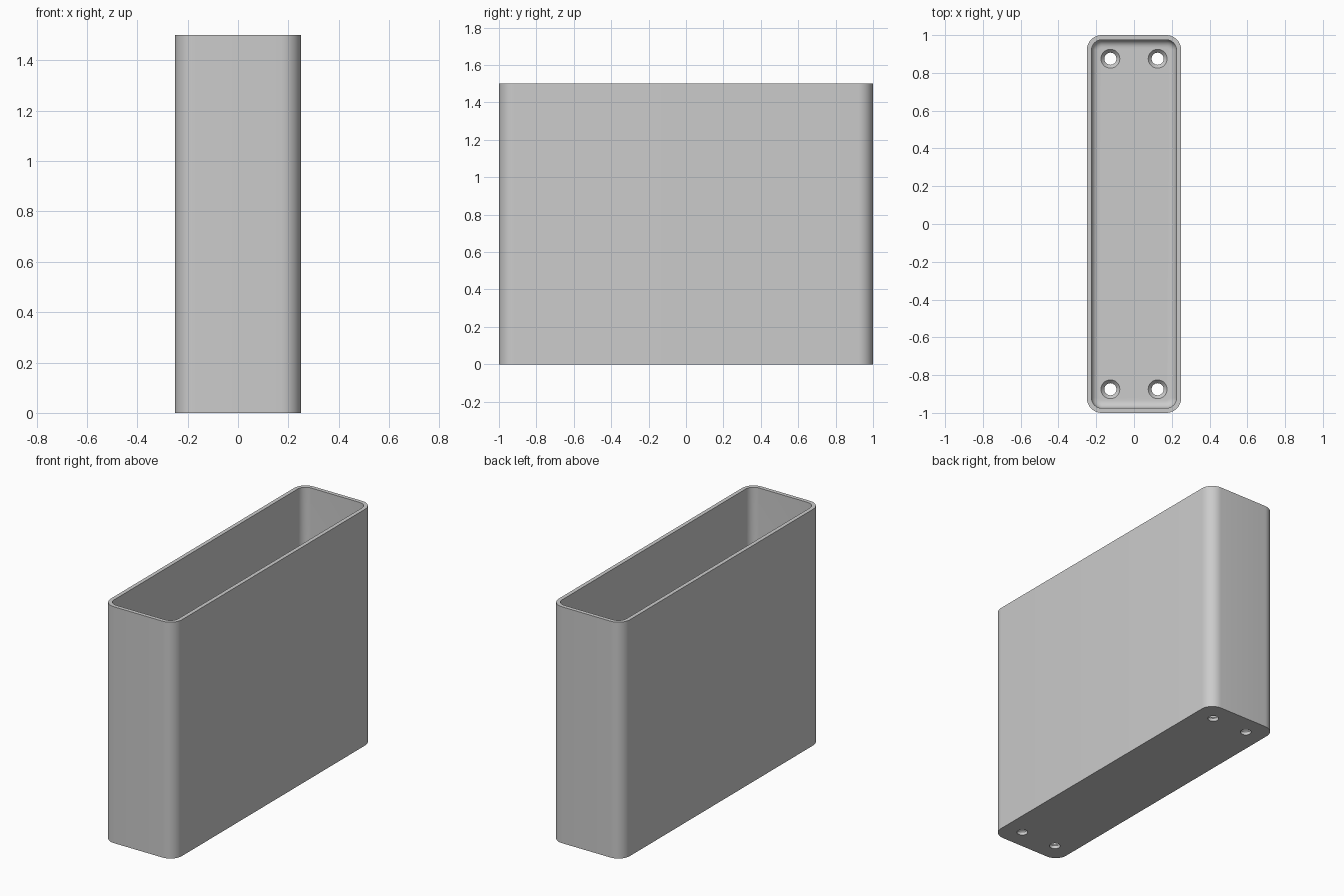
import bpy, bmesh
from math import sin, cos, pi, radians

if "Cube" in bpy.data.objects:
    bpy.data.objects.remove(bpy.data.objects["Cube"])

HALF_X, HALF_Y, HEIGHT = 0.25, 1.0, 1.5
CORNER, WALL, FLOOR, FILLET = 0.08, 0.025, 0.04, 0.04
STEPS = 10

grey = bpy.data.materials.new("plain_grey")
grey.use_nodes = True
colour = (0.6, 0.6, 0.6, 1)
grey.diffuse_color = colour
grey.node_tree.nodes["Principled BSDF"].inputs["Base Color"].default_value = colour


def rounded_loop(bm, inset, z):
    """Rounded rectangle ring, inset from the outer wall."""
    r = CORNER - inset
    cx, cy = HALF_X - CORNER, HALF_Y - CORNER
    ring = []
    for i, (sx, sy) in enumerate([(1, 1), (-1, 1), (-1, -1), (1, -1)]):
        for k in range(STEPS + 1):
            a = (i + k / STEPS) * pi / 2
            ring.append(bm.verts.new((sx * cx + r * cos(a), sy * cy + r * sin(a), z)))
    return ring


def loft(bm, rings):
    """Skin a stack of rings and cap both ends."""
    n = len(rings[0])
    for a, b in zip(rings, rings[1:]):
        for i in range(n):
            j = (i + 1) % n
            bm.faces.new((a[i], a[j], b[j], b[i]))
    bm.faces.new(rings[0][::-1])
    bm.faces.new(rings[-1])


def finish(bm, name):
    bmesh.ops.recalc_face_normals(bm, faces=bm.faces)
    mesh = bpy.data.meshes.new(name)
    bm.to_mesh(mesh)
    bm.free()
    obj = bpy.data.objects.new(name, mesh)
    bpy.context.collection.objects.link(obj)
    obj.data.materials.append(grey)
    return obj


# Open box: outer wall, rim, inner wall, filleted floor
bm = bmesh.new()
profile = [(0, 0), (0, HEIGHT), (WALL, HEIGHT)]
for k in range(7):
    a = k / 6 * pi / 2
    profile.append((WALL + FILLET * (1 - cos(a)), FLOOR + FILLET * (1 - sin(a))))
loft(bm, [rounded_loop(bm, inset, z) for inset, z in profile])
box = finish(bm, "open_box")

# Countersunk screw hole cutters
bm = bmesh.new()
hole_profile = [(0.032, -0.02), (0.032, FLOOR - 0.02), (0.05, FLOOR), (0.05, FLOOR + 0.02)]
for x in (-0.125, 0.125):
    for y in (-0.875, 0.875):
        rings = [[bm.verts.new((x + r * cos(2 * pi * i / 32), y + r * sin(2 * pi * i / 32), z))
                  for i in range(32)] for r, z in hole_profile]
        loft(bm, rings)
cutter = finish(bm, "screw_hole_cutter")
cutter.hide_render = True

# Cut the holes through the floor
bpy.ops.object.select_all(action='DESELECT')
bpy.context.view_layer.objects.active = box
box.select_set(True)
cut = box.modifiers.new("screw_holes", 'BOOLEAN')
cut.operation = 'DIFFERENCE'
cut.solver = 'EXACT'
cut.object = cutter
bpy.ops.object.modifier_apply(modifier=cut.name)
bpy.data.objects.remove(cutter)
bpy.ops.object.shade_smooth_by_angle(angle=radians(30))
